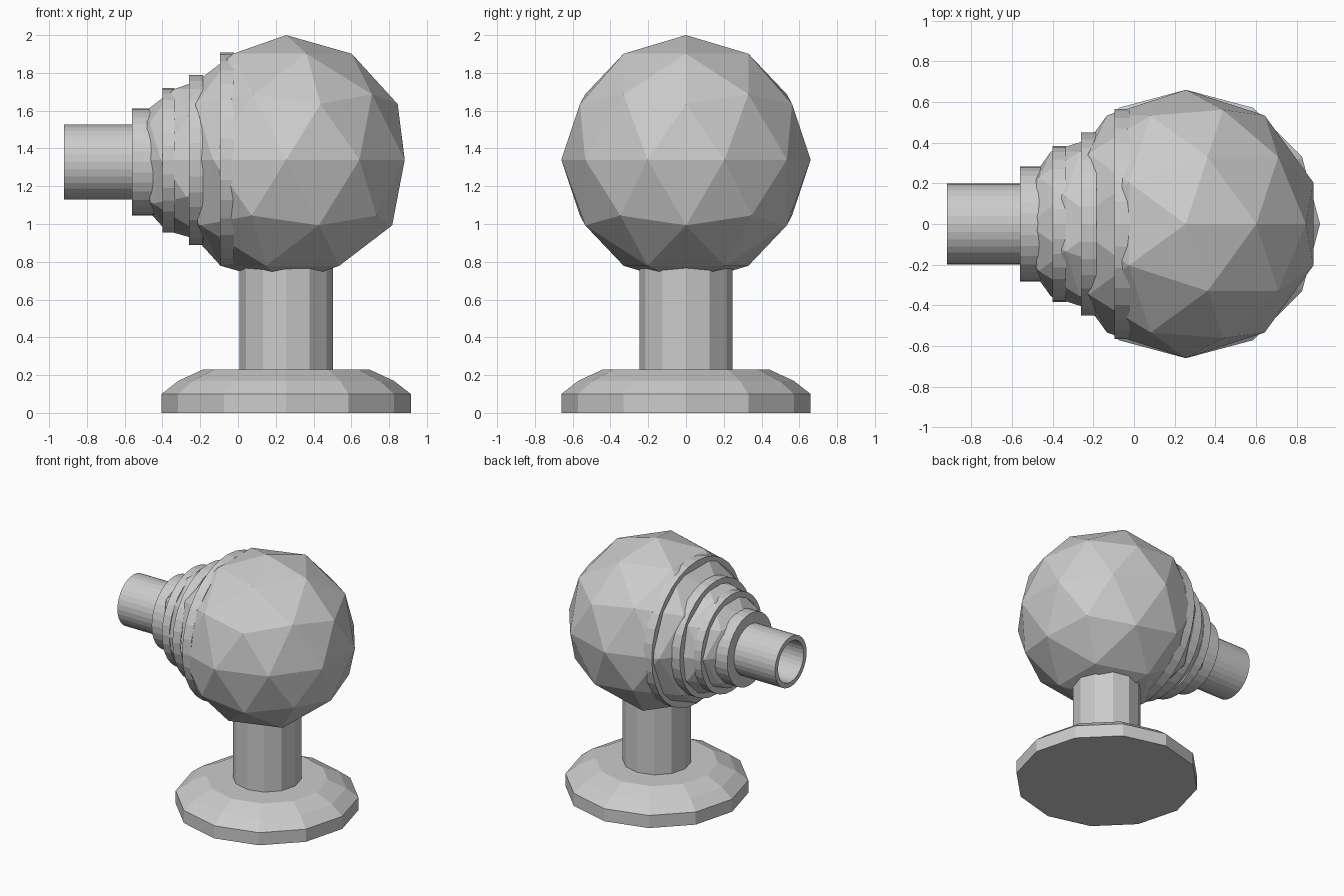
import bpy
from math import cos, sin, pi

if "Cube" in bpy.data.objects:
    bpy.data.objects.remove(bpy.data.objects["Cube"])

CX, CZ = 0.255, 1.34  # centre of the main ball


def lathe(name, profile, n, place, closed=False):
    """Spin (radius, height) points into a flat-faced solid; place maps local to world."""
    verts = [place(r * cos(2 * pi * i / n), r * sin(2 * pi * i / n), h)
             for r, h in profile for i in range(n)]
    m = len(profile)
    faces = []
    for j in range(m if closed else m - 1):
        a, b = j * n, ((j + 1) % m) * n
        for i in range(n):
            k = (i + 1) % n
            faces.append((a + i, a + k, b + k, b + i))
    if not closed:
        faces.append(tuple(reversed(range(n))))
        faces.append(tuple(range((m - 1) * n, m * n)))
    me = bpy.data.meshes.new(name)
    me.from_pydata(verts, [], faces)
    me.update()
    ob = bpy.data.objects.new(name, me)
    bpy.context.collection.objects.link(ob)
    return ob


def upright(x, y, z):
    return (CX + x, y, z)


def tube(name, x0, x1, r_out, r_in, z, n=32):
    """Hollow ring lying along x."""
    lathe(name, [(r_out, x0), (r_out, x1), (r_in, x1), (r_in, x0)], n,
          lambda a, b, h: (h, a, z + b), closed=True)


def ball(name, x, r):
    bpy.ops.mesh.primitive_ico_sphere_add(subdivisions=2, radius=r, location=(x, 0, CZ))
    bpy.context.object.name = name


# Twelve-sided foot and column
lathe("base", [(0.66, 0), (0.66, 0.10), (0.57, 0.17), (0.44, 0.23)], 12, upright)
lathe("column", [(0.247, 0.15), (0.247, 0.95)], 12, upright)

# Large body ball and the smaller ball that carries the nozzle
ball("body_ball", CX, 0.66)
ball("nozzle_ball", -0.15, 0.44)

# Stepped collars, largest first
tube("collar_1", -0.095, -0.02, 0.565, 0.48, 1.342)
tube("collar_2", -0.26, -0.185, 0.45, 0.36, 1.34)
tube("collar_3", -0.40, -0.335, 0.383, 0.30, 1.338)
tube("collar_4", -0.56, -0.44, 0.283, 0.18, 1.328)

# Open nozzle pipe
tube("nozzle_pipe", -0.92, -0.50, 0.198, 0.16, 1.328)
